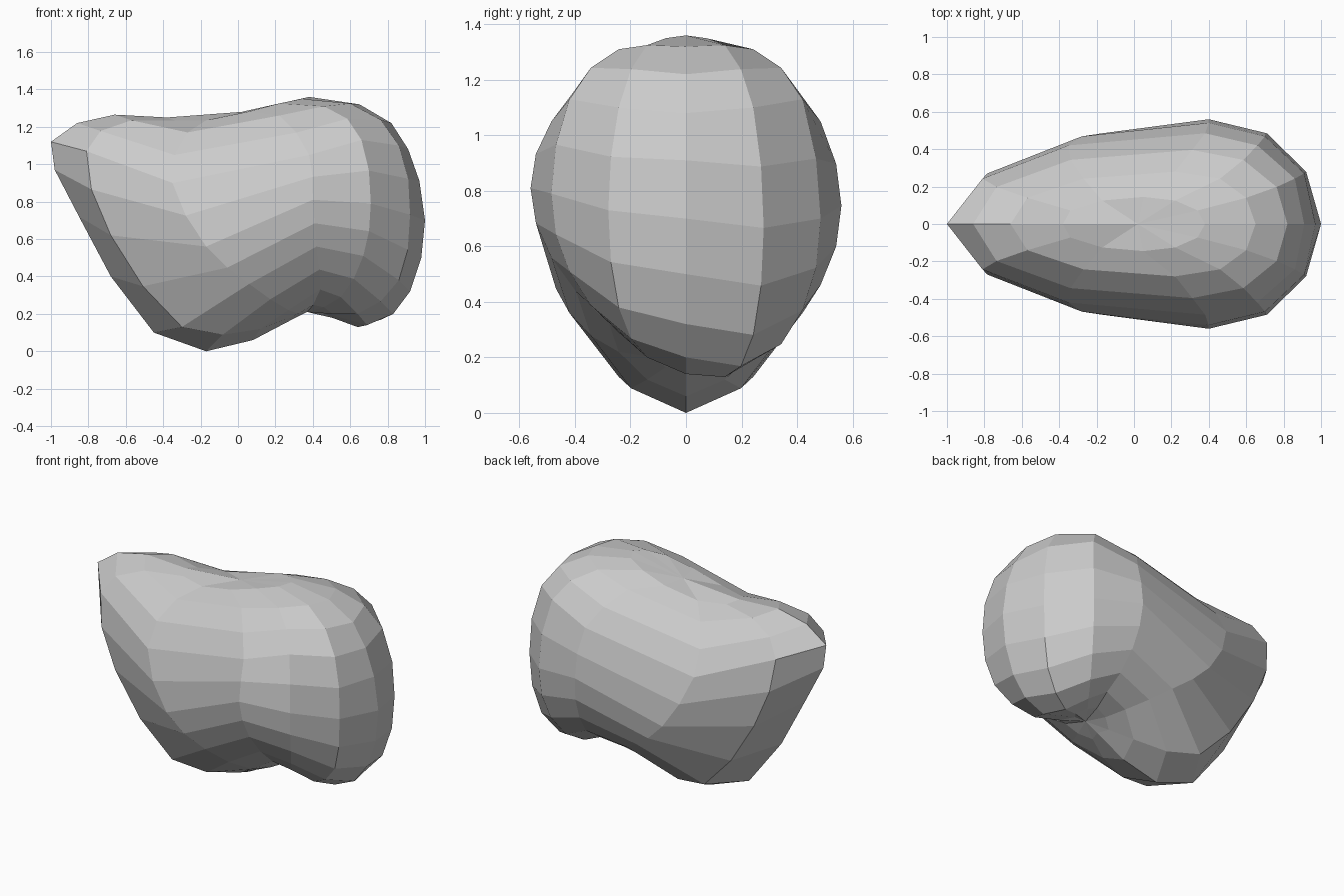
import bpy, bmesh
from math import sin, radians, pi

if "Cube" in bpy.data.objects:
    bpy.data.objects.remove(bpy.data.objects["Cube"])

TOP, BOTTOM = (0.02, 1.28), (0.37, 0.21)
RINGS = 12

# End profiles (x, z) in the middle plane, rings 1 to 11, top to bottom
right_end = [(.38, 1.36), (.65, 1.32), (.82, 1.22), (.91, 1.08), (.97, .91), (1, .70),
             (.98, .50), (.92, .32), (.83, .20), (.69, .14), (.45, .21)]
left_end = [(-.38, 1.25), (-.66, 1.265), (-.86, 1.22), (-1, 1.12), (-.98, .97), (-.85, .72),
            (-.68, .40), (-.45, .10), (-.17, 0), (.08, .06), (.28, .165)]

# Side profiles (x, z) by angle from the right end: ring 1, then every second ring
side_keys = {
    30: [(.34, 1.35), (.60, 1.325), (.86, 1.10), (.92, .73), (.86, .38), (.64, .20)],
    60: [(.22, 1.325), (.46, 1.31), (.66, 1.13), (.71, .79), (.67, .51), (.55, .29)],
    90: [(.05, 1.28), (.22, 1.26), (.38, 1.05), (.40, .81), (.42, .56), (.44, .33)],
    120: [(-.17, 1.235), (-.27, 1.17), (-.35, .90), (-.17, .56), (.06, .36), (.27, .22)],
    150: [(-.34, 1.235), (-.57, 1.235), (-.81, 1.07), (-.68, .62), (-.30, .13), (.12, .12)],
}
# How far each ring sits lower on the back than on the front
back_drop = [0, 0, 0, 0, .05, .09, .12, .14, .14, .10, .03]


def fill_rings(angle):
    """Smoothly add the odd rings between the keyed even rings."""
    first, *even = side_keys[angle]
    opposite = side_keys[180 - angle]
    keys = [opposite[1], TOP, *even, BOTTOM, opposite[-1]]
    rings = []
    for i in range(1, 7):
        a, b, c, d = keys[i - 1:i + 3]
        rings.append(tuple(-.0625 * (a[k] + d[k]) + .5625 * (b[k] + c[k]) for k in (0, 1)))
        rings.append(c)
    return [first] + rings[1:11]


profiles = {0: right_end, 180: left_end}
profiles.update({a: fill_rings(a) for a in side_keys})

# Bent rounded body: twelve sides, closed by a fan at each pole
bm = bmesh.new()
top = bm.verts.new((TOP[0], 0, TOP[1]))
bottom = bm.verts.new((BOTTOM[0], 0, BOTTOM[1]))
columns = []
for angle in range(0, 360, 30):
    profile = profiles[min(angle, 360 - angle)]
    drop = sin(radians(1.5 * angle)) if angle < 120 else 0
    column = [top]
    for i, (x, z) in enumerate(profile):
        y = .56 * sin(pi * (i + 1) / RINGS) * sin(radians(angle))
        column.append(bm.verts.new((x, y, z - drop * back_drop[i])))
    columns.append(column + [bottom])
for s in range(12):
    a, b = columns[s], columns[(s + 1) % 12]
    for i in range(RINGS):
        corners = [a[i], a[i + 1], b[i + 1], b[i]]
        bm.faces.new(list(dict.fromkeys(corners)))
bmesh.ops.recalc_face_normals(bm, faces=bm.faces)

mesh = bpy.data.meshes.new("bent_body")
bm.to_mesh(mesh)
bm.free()
bpy.context.collection.objects.link(bpy.data.objects.new("bent_body", mesh))
